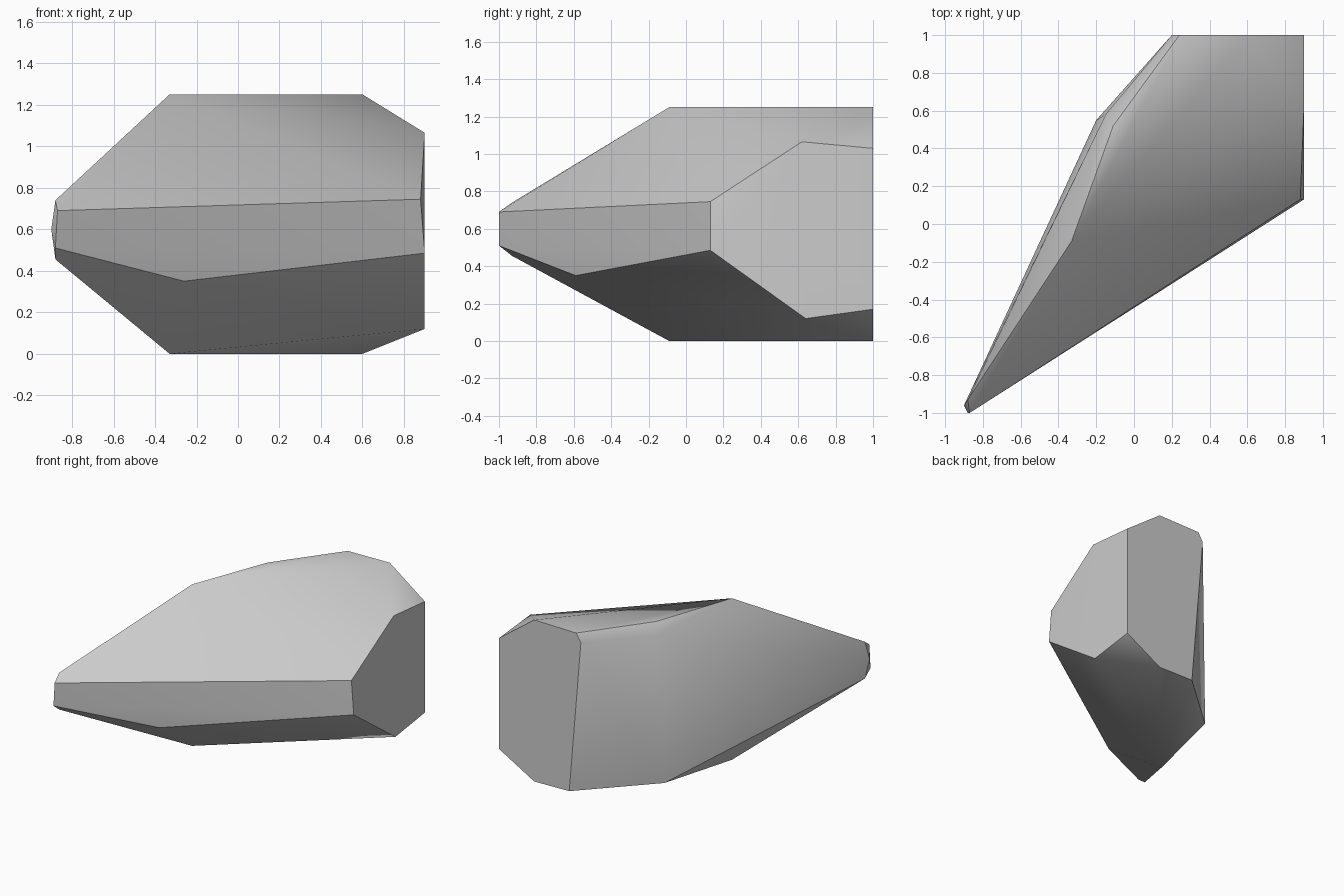
import bpy, bmesh, math

cube = bpy.data.objects.get("Cube")
if cube:
    bpy.data.objects.remove(cube, do_unlink=True)

# One plain stone colour
grey = (0.6, 0.6, 0.6, 1.0)
stone = bpy.data.materials.new("stone_grey")
stone.use_nodes = True
stone.diffuse_color = grey
stone.node_tree.nodes["Principled BSDF"].inputs["Base Color"].default_value = grey

# Corner points, grouped by the part of the rock they bound
tip = [(-0.88, -0.93, 0.74), (-0.88, -0.93, 0.455), (-0.9, -0.96, 0.6),
       (-0.87, -1, 0.69), (-0.88, -1, 0.51)]
top = [(-0.33, -0.09, 1.25), (0.6, 1, 1.25), (0.24, 1, 1.245),
       (-0.11, 0.52, 1.245), (0.2, 1, 1.18), (-0.15, 0.58, 1.17)]
bottom = [(-0.33, -0.09, 0), (0.6, 1, 0), (0.3, 1, 0.005), (-0.2, 0.55, 0.03)]
front_belt = [(-0.26, -0.59, 0.35), (0.9, 0.13, 0.485), (0.88, 0.13, 0.745)]
cut_end = [(0.9, 0.62, 1.065), (0.9, 1, 1.03), (0.9, 1, 0.17), (0.9, 0.64, 0.12)]

# Wrap the corners in a faceted skin
bm = bmesh.new()
for co in tip + top + bottom + front_belt + cut_end:
    bm.verts.new(co)
bmesh.ops.convex_hull(bm, input=bm.verts[:])
bmesh.ops.dissolve_limit(bm, angle_limit=math.radians(1),
                         verts=bm.verts[:], edges=bm.edges[:])
bmesh.ops.recalc_face_normals(bm, faces=bm.faces[:])
mesh = bpy.data.meshes.new("rock")
bm.to_mesh(mesh)
bm.free()
mesh.materials.append(stone)
rock = bpy.data.objects.new("rock", mesh)
bpy.context.collection.objects.link(rock)

# Soften shallow facets, keep the strong edges
bpy.ops.object.select_all(action="DESELECT")
rock.select_set(True)
bpy.context.view_layer.objects.active = rock
bpy.ops.object.shade_smooth_by_angle(angle=math.radians(30))
